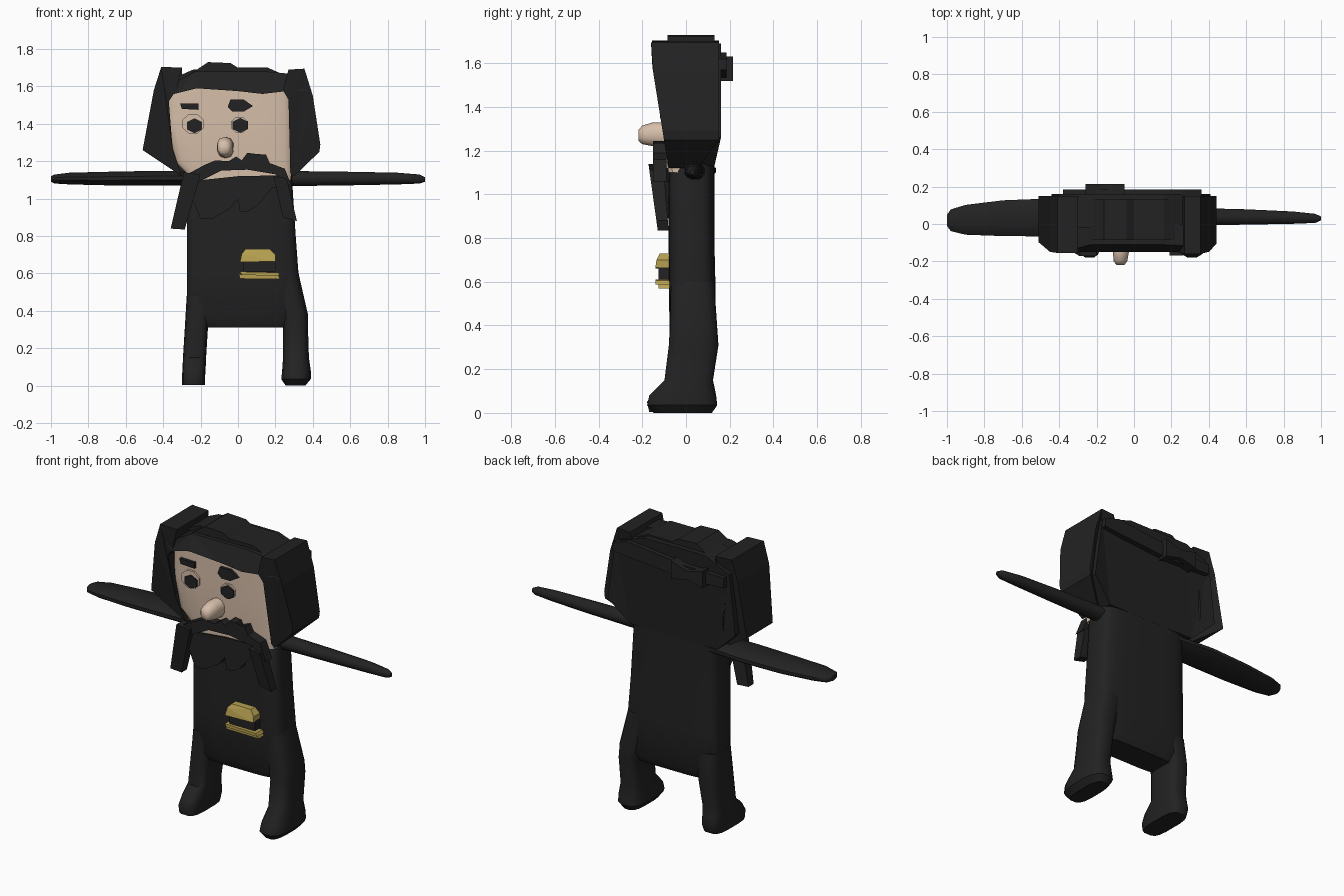
import bpy, bmesh, math


def material(name, rgb):
    m = bpy.data.materials.new(name)
    m.diffuse_color = (*rgb, 1)
    return m


BLACK = material("soft black", (0.016, 0.016, 0.016))
SKIN = material("skin", (0.68, 0.52, 0.40))
GOLD = material("gold", (0.46, 0.35, 0.08))


def finish(name, bm, mat, smooth=None):
    bmesh.ops.recalc_face_normals(bm, faces=bm.faces)
    me = bpy.data.meshes.new(name)
    bm.to_mesh(me)
    bm.free()
    me.materials.append(mat)
    ob = bpy.data.objects.new(name, me)
    bpy.context.collection.objects.link(ob)
    if smooth:
        bpy.ops.object.select_all(action='DESELECT')
        ob.select_set(True)
        bpy.context.view_layer.objects.active = ob
        bpy.ops.object.shade_smooth_by_angle(angle=math.radians(smooth))
    return ob


def loft(name, rings, mat, axis='z', n=16, power=4, smooth=40):
    """Rings are (position, a0, a1, b0, b1) with rounded-rectangle sections."""
    bm = bmesh.new()
    loops = []
    for p, a0, a1, b0, b1 in rings:
        loop = []
        for i in range(n):
            t = 2 * math.pi * (i + 0.5) / n
            c, s = math.cos(t), math.sin(t)
            a = (a0 + a1) / 2 + (a1 - a0) / 2 * math.copysign(abs(c) ** (2 / power), c)
            b = (b0 + b1) / 2 + (b1 - b0) / 2 * math.copysign(abs(s) ** (2 / power), s)
            co = {'z': (a, b, p), 'x': (p, a, b), 'y': (a, p, b)}[axis]
            loop.append(bm.verts.new(co))
        loops.append(loop)
    for l0, l1 in zip(loops, loops[1:]):
        for i in range(n):
            j = (i + 1) % n
            bm.faces.new((l0[i], l0[j], l1[j], l1[i]))
    bm.faces.new(loops[0])
    bm.faces.new(loops[-1])
    return finish(name, bm, mat, smooth)


def plate(name, outline, front, back, mat):
    """Extrude an x-z outline; front and back are y values or functions of z."""
    f = front if callable(front) else lambda z: front
    b = back if callable(back) else lambda z: back
    bm = bmesh.new()
    fv = [bm.verts.new((x, f(z), z)) for x, z in outline]
    bv = [bm.verts.new((x, b(z), z)) for x, z in outline]
    n = len(outline)
    for i in range(n):
        j = (i + 1) % n
        bm.faces.new((fv[i], fv[j], bv[j], bv[i]))
    caps = [bm.faces.new(fv), bm.faces.new(bv)]
    bmesh.ops.triangulate(bm, faces=caps)
    return finish(name, bm, mat)


def disc(cx, cz, rx, rz, n=8):
    return [(cx + rx * math.cos(2 * math.pi * (i + .5) / n),
             cz + rz * math.sin(2 * math.pi * (i + .5) / n)) for i in range(n)]


# Body, continuing up inside the head
loft("body", [(0.31, -0.20, 0.27, -0.05, 0.11), (0.36, -0.275, 0.32, -0.075, 0.135),
              (0.60, -0.275, 0.325, -0.08, 0.135), (0.80, -0.275, 0.31, -0.08, 0.13),
              (1.11, -0.27, 0.29, -0.08, 0.13), (1.16, -0.27, 0.29, -0.03, 0.13),
              (1.55, -0.30, 0.28, -0.03, 0.13)], BLACK, n=20, power=5)

# Legs with feet pointing forward
loft("left_leg", [(0.005, -0.30, -0.175, -0.17, 0.12), (0.05, -0.30, -0.175, -0.18, 0.14),
                  (0.10, -0.297, -0.172, -0.15, 0.13), (0.15, -0.295, -0.17, -0.09, 0.12),
                  (0.31, -0.285, -0.16, -0.08, 0.145), (0.48, -0.275, -0.13, -0.07, 0.13)],
     BLACK, power=3.5)
loft("right_leg", [(0.0, 0.255, 0.36, -0.15, 0.12), (0.035, 0.23, 0.39, -0.18, 0.145),
                   (0.08, 0.235, 0.39, -0.17, 0.14), (0.15, 0.24, 0.38, -0.10, 0.125),
                   (0.31, 0.24, 0.375, -0.08, 0.15), (0.38, 0.22, 0.375, -0.075, 0.145),
                   (0.60, 0.16, 0.325, -0.07, 0.13)], BLACK, power=3)

# Arms: left one broad and flat, right one slender
loft("left_arm", [(-1.0, -0.01, 0.05, 1.09, 1.12), (-0.98, -0.04, 0.08, 1.08, 1.13),
                  (-0.90, -0.06, 0.105, 1.075, 1.14), (-0.70, -0.068, 0.13, 1.07, 1.145),
                  (-0.45, -0.07, 0.14, 1.07, 1.15), (-0.22, -0.06, 0.12, 1.07, 1.15)],
     BLACK, 'x', 12, 2)
loft("right_arm", [(1.0, 0.02, 0.04, 1.09, 1.115), (0.97, 0.005, 0.055, 1.08, 1.13),
                   (0.85, 0.0, 0.068, 1.075, 1.14), (0.60, -0.005, 0.08, 1.07, 1.145),
                   (0.22, -0.01, 0.09, 1.065, 1.15)], BLACK, 'x', 12, 2)

# Face
loft("face", [(1.10, -0.24, 0.285, -0.085, 0.0), (1.20, -0.34, 0.29, -0.095, 0.02),
              (1.40, -0.38, 0.29, -0.10, 0.02), (1.60, -0.38, 0.29, -0.10, 0.02)],
     SKIN, n=20, power=5)
loft("nose", [(-0.08, -0.11, -0.02, 1.215, 1.33), (-0.15, -0.115, -0.025, 1.22, 1.33),
              (-0.20, -0.11, -0.035, 1.23, 1.315), (-0.218, -0.095, -0.05, 1.245, 1.295)],
     SKIN, 'y', 10, 2.3, 60)

# Eyes and brows
for side, x, z, r, px, pz in (("left", -0.24, 1.40, 0.062, -0.233, 1.39),
                              ("right", 0.008, 1.395, 0.05, 0.012, 1.392)):
    plate(side + "_eye", disc(x, z, r, r * 0.9), -0.112, -0.09, SKIN)
    plate(side + "_pupil", disc(px, pz, 0.047, 0.04, 6), -0.119, -0.111, BLACK)
plate("left_brow", [(-0.31, 1.51), (-0.30, 1.48), (-0.21, 1.475), (-0.21, 1.51)],
      -0.117, -0.09, BLACK)
plate("right_brow", [(-0.055, 1.49), (-0.03, 1.465), (0.03, 1.465), (0.08, 1.495),
                     (0.03, 1.53), (-0.04, 1.53)], -0.117, -0.09, BLACK)

# Moustache, mouth and beard
plate("mouth", [(-0.20, 1.095), (-0.10, 1.16), (0.2, 1.15), (0.26, 1.12), (0.0, 1.11)],
      -0.115, -0.07, SKIN)
plate("moustache", [(-0.29, 1.12), (-0.18, 1.18), (-0.12, 1.205), (-0.05, 1.20), (-0.01, 1.225),
                    (0.02, 1.205), (0.05, 1.245), (0.09, 1.24), (0.10, 1.215), (0.15, 1.235),
                    (0.17, 1.19), (0.25, 1.16), (0.29, 1.06), (0.20, 1.13), (0.05, 1.155),
                    (-0.09, 1.15), (-0.21, 1.09)], -0.15, -0.09, BLACK)
plate("beard", [(-0.27, 1.13), (-0.19, 1.10), (0.0, 1.12), (0.24, 1.125), (0.2, 1.06),
                (0.13, 1.06), (0.10, 0.96), (0.07, 1.02), (0.05, 0.93), (0.01, 0.93),
                (0.0, 1.0), (-0.04, 0.95), (-0.07, 1.02), (-0.13, 0.99), (-0.14, 0.89),
                (-0.20, 0.89), (-0.19, 1.02), (-0.27, 1.06)], -0.125, -0.07, BLACK)


def lock_front(z):
    return -0.13 - (z - 0.84) * 0.14


def lock_back(z):
    return -0.08 - (z - 0.84) * 0.08


plate("left_beard_lock", [(-0.29, 1.14), (-0.20, 1.13), (-0.285, 0.835), (-0.36, 0.84)],
      lock_front, lock_back, BLACK)
plate("right_beard_lock", [(0.19, 1.12), (0.26, 1.11), (0.315, 0.88), (0.24, 0.90)],
      lock_front, lock_back, BLACK)


# Hair: side masses, back, fringe and crown
def hair_front(z):
    return -0.08 - 0.08 * min(1, max(0, (z - 1.12) / 0.5))


def hair_back(z):
    return 0.04 + 0.11 * min(1, max(0, (z - 1.10) / 0.15))


plate("left_hair", [(-0.41, 1.705), (-0.45, 1.58), (-0.51, 1.26), (-0.30, 1.12), (-0.35, 1.27),
                    (-0.37, 1.52), (-0.33, 1.58), (-0.30, 1.70)],
      lambda z: hair_front(z) + 0.005, hair_back, BLACK)
plate("right_hair", [(0.27, 1.69), (0.355, 1.695), (0.40, 1.55), (0.44, 1.29), (0.435, 1.25),
                     (0.30, 1.12), (0.28, 1.14), (0.27, 1.53), (0.24, 1.58)],
      hair_front, hair_back, BLACK)
plate("back_hair", [(-0.30, 1.13), (-0.44, 1.26), (-0.40, 1.62), (-0.24, 1.69), (0.16, 1.69),
                    (0.36, 1.62), (0.41, 1.26), (0.28, 1.13)], -0.02,
      lambda z: 0.13 + 0.03 * min(1, max(0, (z - 1.13) / 0.13)), BLACK)
plate("fringe", [(-0.38, 1.60), (-0.34, 1.56), (-0.22, 1.59), (0.0, 1.575), (0.13, 1.56),
                 (0.26, 1.575), (0.38, 1.58), (0.36, 1.66), (0.15, 1.68), (-0.23, 1.68)],
      lambda z: -0.15 + max(0, z - 1.6) * 0.5, 0.0, BLACK)
plate("crown", [(-0.25, 1.67), (-0.16, 1.73), (-0.04, 1.725), (0.0, 1.70), (0.16, 1.70),
                (0.25, 1.66)], -0.085, 0.13, BLACK)

# Headband round the back with a knot
plate("back_band", [(-0.38, 1.54), (-0.38, 1.60), (-0.1, 1.61), (0.26, 1.65), (0.36, 1.62),
                    (0.36, 1.57), (0.26, 1.56), (-0.1, 1.53)], 0.10, 0.185, BLACK)
plate("band_knot", [(-0.26, 1.52), (-0.26, 1.62), (-0.155, 1.595), (-0.05, 1.63),
                    (-0.05, 1.52), (-0.155, 1.545)], 0.13, 0.215, BLACK)

# Badge: gold top and base with a dark filling
plate("badge_top", [(0.01, 0.66), (0.02, 0.705), (0.04, 0.73), (0.17, 0.73), (0.20, 0.70),
                    (0.20, 0.665)], lambda z: -0.14 + max(0, z - 0.69) * 0.5, -0.07, GOLD)
plate("badge_filling", [(0.03, 0.61), (0.025, 0.67), (0.20, 0.67), (0.20, 0.61)],
      -0.125, -0.07, BLACK)
plate("badge_base_upper", [(0.02, 0.592), (0.01, 0.61), (0.215, 0.605), (0.225, 0.588)],
      -0.14, -0.07, GOLD)
plate("badge_base_lower", [(0.01, 0.572), (0.005, 0.596), (0.215, 0.592), (0.225, 0.57)],
      -0.125, -0.07, GOLD)
